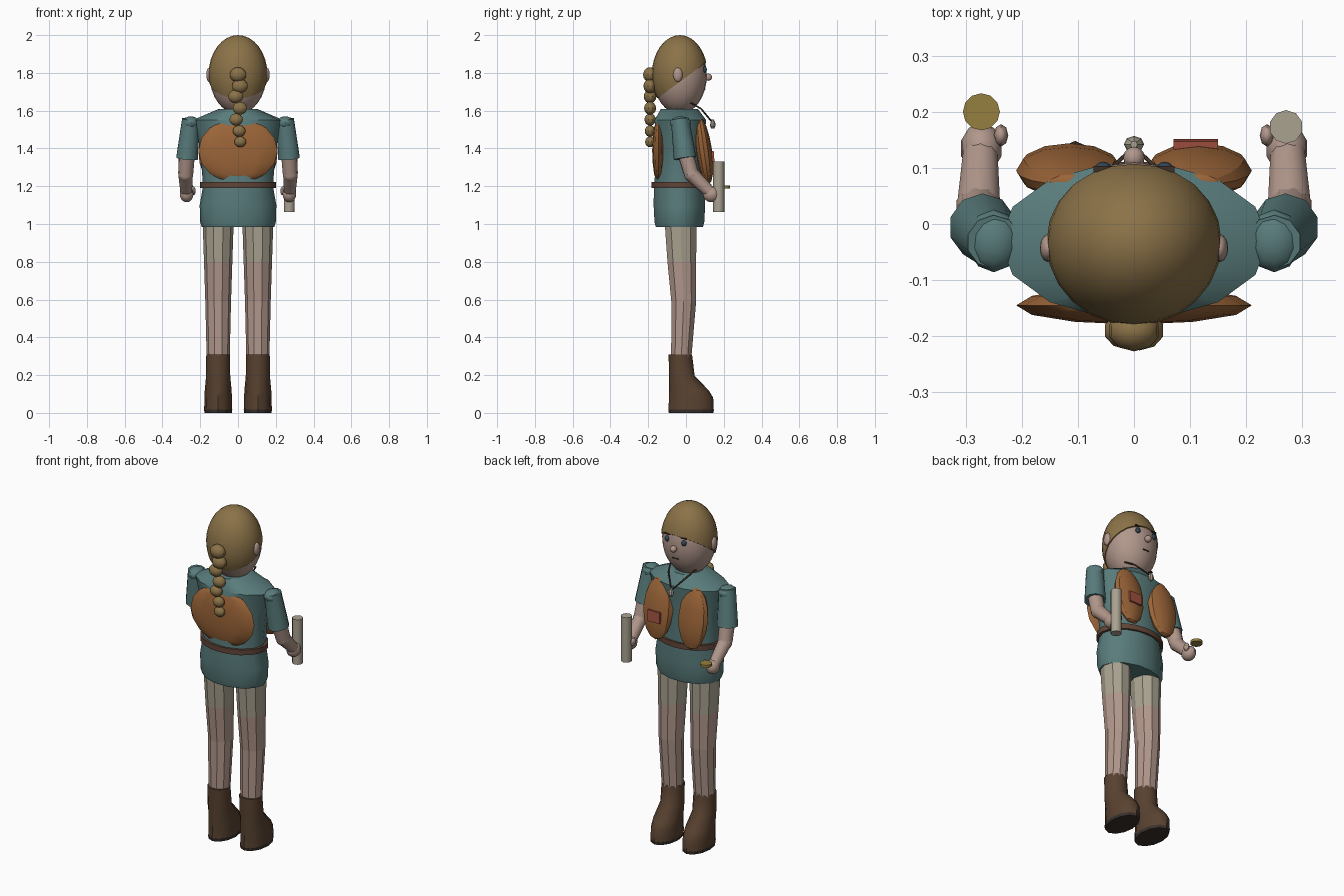
import bpy, bmesh, math
from mathutils import Vector, Matrix

if "Cube" in bpy.data.objects:
    bpy.data.objects.remove(bpy.data.objects["Cube"])

def material(name, rgb):
    m = bpy.data.materials.new(name)
    m.diffuse_color = (*rgb, 1)
    m.use_nodes = True
    m.node_tree.nodes["Principled BSDF"].inputs["Base Color"].default_value = m.diffuse_color
    return m

TEAL = material("teal_cloth", (0.10, 0.20, 0.20))
SKIN = material("skin", (0.44, 0.31, 0.26))
CREAM = material("cream", (0.40, 0.36, 0.28))
LEATHER = material("boot_leather", (0.10, 0.055, 0.03))
SOLE = material("sole", (0.04, 0.03, 0.025))
ORANGE = material("orange_vest", (0.33, 0.13, 0.04))
BELT = material("belt_leather", (0.12, 0.06, 0.04))
HAIR = material("hair", (0.26, 0.17, 0.065))
EYE = material("eye", (0.03, 0.06, 0.09))
DARK = material("dark", (0.05, 0.03, 0.02))
RED = material("red_badge", (0.35, 0.08, 0.05))
GOLD = material("gold", (0.30, 0.21, 0.05))

def finish(name, bm, mat, smooth=None):
    bmesh.ops.recalc_face_normals(bm, faces=bm.faces)
    me = bpy.data.meshes.new(name)
    bm.to_mesh(me)
    bm.free()
    me.materials.append(mat)
    ob = bpy.data.objects.new(name, me)
    bpy.context.collection.objects.link(ob)
    if smooth:
        bpy.ops.object.select_all(action='DESELECT')
        ob.select_set(True)
        bpy.context.view_layer.objects.active = ob
        bpy.ops.object.shade_smooth_by_angle(angle=math.radians(smooth))
    return ob

def loft(name, rings, mat, n=12, smooth=None):
    """Stack of horizontal ellipses: (cx, cy, z, rx, ry)."""
    bm = bmesh.new()
    loops = [[bm.verts.new((cx + rx * math.cos(2 * math.pi * i / n),
                            cy + ry * math.sin(2 * math.pi * i / n), z))
              for i in range(n)] for cx, cy, z, rx, ry in rings]
    for a, b in zip(loops, loops[1:]):
        for i in range(n):
            bm.faces.new((a[i], a[(i + 1) % n], b[(i + 1) % n], b[i]))
    bm.faces.new(loops[0])
    bm.faces.new(loops[-1])
    return finish(name, bm, mat, smooth)

def ball(name, loc, r, mat, u=12, v=8, tilt=0, smooth=40, cut=None):
    bm = bmesh.new()
    bmesh.ops.create_uvsphere(bm, u_segments=u, v_segments=v, radius=1)
    m = Matrix.Translation(loc) @ Matrix.Rotation(tilt, 4, 'X') @ Matrix.Diagonal((*r, 1))
    bmesh.ops.transform(bm, matrix=m, verts=bm.verts)
    if cut:
        res = bmesh.ops.bisect_plane(bm, geom=bm.verts[:] + bm.edges[:] + bm.faces[:],
                                     plane_co=cut[0], plane_no=cut[1], clear_inner=True)
        bmesh.ops.holes_fill(bm, edges=[e for e in res['geom_cut'] if isinstance(e, bmesh.types.BMEdge)])
    return finish(name, bm, mat, smooth)

def box(name, loc, size, mat, tilt=0):
    bm = bmesh.new()
    bmesh.ops.create_cube(bm, size=1)
    m = Matrix.Translation(loc) @ Matrix.Rotation(tilt, 4, 'X') @ Matrix.Diagonal((*size, 1))
    bmesh.ops.transform(bm, matrix=m, verts=bm.verts)
    return finish(name, bm, mat)

def limb(name, a, b, r1, r2, mat, n=10, smooth=40):
    a, b = Vector(a), Vector(b)
    bm = bmesh.new()
    bmesh.ops.create_cone(bm, cap_ends=True, segments=n, radius1=r1, radius2=r2, depth=(b - a).length)
    m = Matrix.Translation((a + b) / 2) @ (b - a).to_track_quat('Z', 'Y').to_matrix().to_4x4()
    bmesh.ops.transform(bm, matrix=m, verts=bm.verts)
    return finish(name, bm, mat, smooth)

# Tunic and belt
loft("tunic", [(0, -.035, .985, .192, .128), (0, -.035, 1.01, .2, .135), (0, -.035, 1.1, .203, .14),
               (0, -.035, 1.2, .185, .138), (0, -.03, 1.4, .2, .125),
               (0, -.03, 1.55, .24, .14), (0, -.035, 1.61, .1, .1)], TEAL, 14, 40)
loft("belt", [(0, -.035, 1.19, .2, .148), (0, -.035, 1.222, .2, .148)], BELT, 20, 40)
loft("neck", [(0, -.03, 1.56, .07, .07), (0, -.03, 1.66, .06, .06)], SKIN, 12, 40)

# Head, hair, face
ball("head", (0, -.033, 1.787), (.15, .143, .204), SKIN, 24, 16)
ball("hair_cap", (0, -.033, 1.79), (.156, .148, .21), HAIR, 24, 16, smooth=40,
     cut=((0, .11, 1.857), (0, -.205, .28)))
ball("nose", (0, .118, 1.777), (.019, .02, .019), SKIN)
box("mouth", (0, .099, 1.715), (.04, .008, .006), DARK)
for s, side in ((-1, "left"), (1, "right")):
    ball(f"ear_{side}", (s * .153, -.043, 1.79), (.015, .025, .038), SKIN)
    ball(f"eye_{side}", (s * .055, .098, 1.818), (.015, .013, .016), EYE)
    box(f"brow_{side}", (s * .055, .098, 1.847), (.035, .01, .006), DARK)

# Braid of overlapping beads
for i, (x, z) in enumerate([(0, 1.79), (.01, 1.73), (-.012, 1.675), (.01, 1.613),
                            (-.01, 1.553), (.006, 1.492), (.012, 1.435)]):
    r = .042 - .002 * i
    ball(f"braid_{i}", (x, -.19, z), (r * 1.1, r * .88, r * .95), HAIR, 10, 8)

# Vest: back panel, front panels, badge
ball("vest_back", (0, -.145, 1.388), (.21, .034, .172), ORANGE, 12, 8, smooth=30)
for s, side in ((-1, "left"), (1, "right")):
    ball(f"vest_front_{side}", (s * .115, .095, 1.388), (.095, .043, .18), ORANGE, 12, 8,
         tilt=math.radians(8), smooth=30)
box("badge", (.11, .142, 1.355), (.08, .014, .065), RED, tilt=math.radians(4))

# Necklace cord and pendant
cu = bpy.data.curves.new("necklace_cord", 'CURVE')
cu.dimensions = '3D'
cu.bevel_depth = .0045
cu.bevel_resolution = 1
sp = cu.splines.new('POLY')
pts = [(-.085, .02, 1.645), (-.06, .08, 1.61), (0, .138, 1.54), (.06, .08, 1.61), (.085, .02, 1.645)]
sp.points.add(len(pts) - 1)
for p, co in zip(sp.points, pts):
    p.co = (*co, 1)
cord = bpy.data.objects.new("necklace_cord", cu)
cu.materials.append(DARK)
bpy.context.collection.objects.link(cord)
loft("pendant", [(0, .142, 1.505, .008, .008), (0, .142, 1.52, .018, .015),
                 (0, .142, 1.535, .016, .013), (0, .142, 1.552, .006, .006)], CREAM, 8)

# Arms, legs and boots, mirrored by side
for s, side in ((-1, "left"), (1, "right")):
    ball(f"shoulder_{side}", (s * .25, -.03, 1.535), (.047, .056, .035), TEAL, 10, 8)
    limb(f"sleeve_{side}", (s * .25, -.032, 1.555), (s * .27, -.005, 1.347), .048, .06, TEAL)
    limb(f"upper_arm_{side}", (s * .27, -.005, 1.38), (s * .277, .028, 1.265), .043, .04, SKIN)
    ball(f"elbow_{side}", (s * .277, .03, 1.263), (.041, .041, .041), SKIN, 10, 8)
    limb(f"forearm_{side}", (s * .277, .03, 1.263), (s * .274, .125, 1.17), .04, .032, SKIN)
    ball(f"hand_{side}", (s * .272, .135, 1.157), (.038, .045, .042), SKIN, 10, 8)
    ball(f"thumb_{side}", (s * .237, .158, 1.175), (.013, .02, .024), SKIN, 8, 6)
    x = s * .105
    loft(f"shorts_leg_{side}", [(x, -.03, 1.06, .082, .088), (x, -.028, .98, .081, .087),
                                (x, -.022, .8, .075, .08)], CREAM, 10)
    loft(f"leg_{side}", [(x, -.022, .8, .075, .08), (x, -.012, .59, .068, .069),
                         (x, -.025, .29, .061, .056)], SKIN, 10)
    loft(f"boot_{side}", [(x, .027, .015, .074, .12), (x, .027, .08, .073, .117),
                          (x, .015, .12, .071, .105), (x, -.022, .195, .064, .068),
                          (x, -.03, .31, .063, .062)], LEATHER, 12, 40)
    loft(f"sole_{side}", [(x, .027, 0, .072, .118), (x, .027, .017, .075, .121)], SOLE, 12)

# Held items
limb("scroll", (.271, .173, 1.063), (.271, .173, 1.33), .03, .03, CREAM, 10)
limb("coin", (-.272, .2, 1.188), (-.272, .2, 1.204), .033, .033, GOLD, 12)
